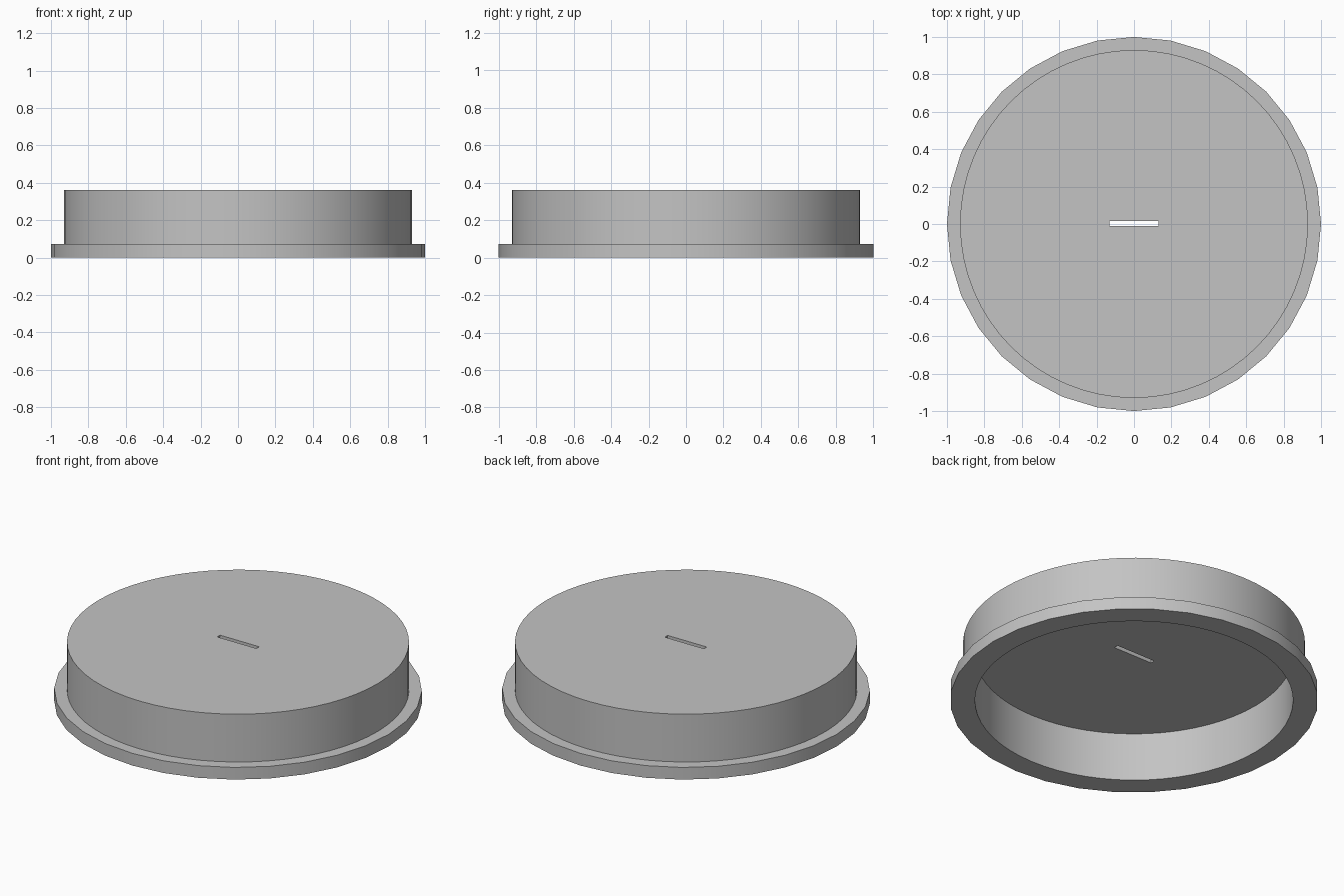
import bpy, bmesh, math

default_cube = bpy.data.objects.get("Cube")
if default_cube:
    bpy.data.objects.remove(default_cube, do_unlink=True)

GREY = (0.55, 0.55, 0.55, 1.0)
grey = bpy.data.materials.new("plain grey")
grey.use_nodes = True
grey.diffuse_color = GREY
grey.node_tree.nodes["Principled BSDF"].inputs["Base Color"].default_value = GREY


def lathe(name, profile, sides, capped):
    """Turn (radius, z) points round z; cap both ends or close the profile."""
    bm = bmesh.new()
    rings = []
    for radius, z in profile:
        angles = [math.tau * i / sides for i in range(sides)]
        rings.append([bm.verts.new((radius * math.cos(a), radius * math.sin(a), z))
                      for a in angles])
    pairs = list(zip(rings, rings[1:]))
    if capped:
        bm.faces.new(rings[0])
        bm.faces.new(rings[-1])
    else:
        pairs.append((rings[-1], rings[0]))
    for low, high in pairs:
        for i in range(sides):
            j = (i + 1) % sides
            bm.faces.new((low[i], low[j], high[j], high[i]))
    bmesh.ops.recalc_face_normals(bm, faces=bm.faces)
    mesh = bpy.data.meshes.new(name)
    bm.to_mesh(mesh)
    bm.free()
    mesh.materials.append(grey)
    obj = bpy.data.objects.new(name, mesh)
    bpy.context.collection.objects.link(obj)
    return obj


def activate(obj):
    bpy.ops.object.select_all(action='DESELECT')
    obj.select_set(True)
    bpy.context.view_layer.objects.active = obj


# Hollow cup, open underneath, with a flat top plate
cup = lathe("lid_cup", [(0.865, 0.29), (0.865, 0), (0.93, 0), (0.93, 0.36)], 64, True)

# Narrow flange round the open end
rim = lathe("lid_rim", [(0.93, 0), (1, 0), (1, 0.073), (0.93, 0.073)], 32, False)

# Thin slot cut through the middle of the top plate
bpy.ops.mesh.primitive_cube_add(size=1, location=(0, 0.002, 0.33))
cutter = bpy.context.object
cutter.name = "slot_cutter"
cutter.scale = (0.26, 0.027, 0.2)
cutter.hide_render = True
cutter.data.materials.append(grey)
activate(cup)
cut = cup.modifiers.new("slot", 'BOOLEAN')
cut.operation = 'DIFFERENCE'
cut.solver = 'EXACT'
cut.object = cutter
bpy.ops.object.modifier_apply(modifier=cut.name)
bpy.data.objects.remove(cutter, do_unlink=True)

# Smooth round walls with crisp rims
for part in (cup, rim):
    activate(part)
    bpy.ops.object.shade_smooth_by_angle(angle=math.radians(30))
